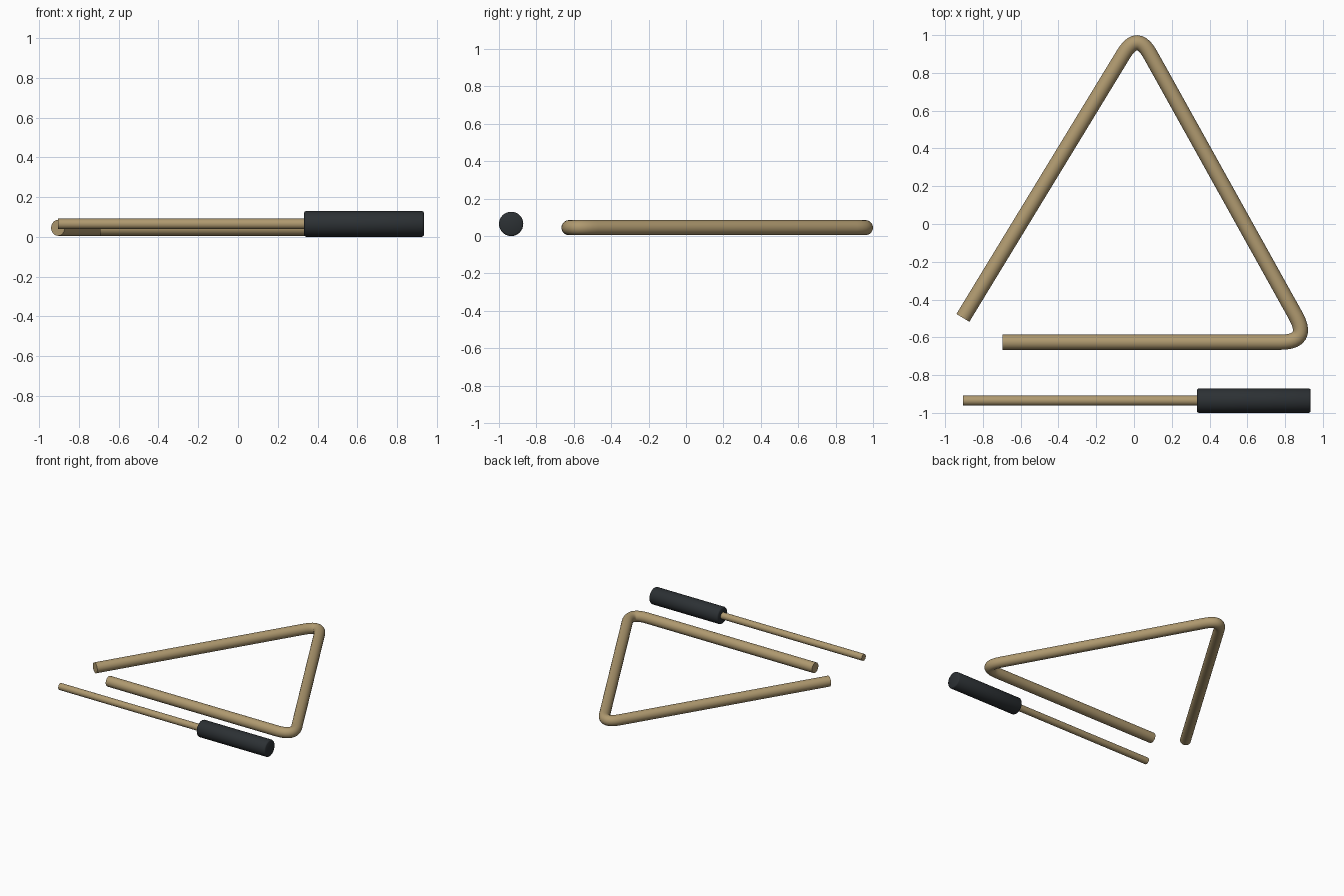
import bpy, bmesh, math
from mathutils import Vector

if "Cube" in bpy.data.objects:
    bpy.data.objects.remove(bpy.data.objects["Cube"])


def material(name, color):
    m = bpy.data.materials.new(name)
    m.diffuse_color = (*color, 1)
    m.use_nodes = True
    m.node_tree.nodes["Principled BSDF"].inputs["Base Color"].default_value = m.diffuse_color
    return m


brass = material("brass", (0.43, 0.32, 0.16))
rubber = material("dark_rubber", (0.025, 0.03, 0.034))


def bend(a, corner, b, d, steps=10):
    """Rounded corner between two straight legs."""
    p, q = corner + (a - corner).normalized() * d, corner + (b - corner).normalized() * d
    return [p * (1 - t) ** 2 + corner * 2 * t * (1 - t) + q * t * t
            for t in (i / steps for i in range(steps + 1))]


def finish(name, bm, mat):
    bmesh.ops.recalc_face_normals(bm, faces=bm.faces)
    me = bpy.data.meshes.new(name)
    bm.to_mesh(me)
    bm.free()
    me.materials.append(mat)
    ob = bpy.data.objects.new(name, me)
    bpy.context.collection.objects.link(ob)
    bpy.ops.object.select_all(action='DESELECT')
    ob.select_set(True)
    bpy.context.view_layer.objects.active = ob
    bpy.ops.object.shade_smooth_by_angle(angle=math.radians(35))
    return ob


def tube(name, path, radii, mat, sides=32):
    """Sweep a circle along a flat path and cap both ends."""
    bm = bmesh.new()
    rings = []
    for i, p in enumerate(path):
        tan = (path[min(i + 1, len(path) - 1)] - path[max(i - 1, 0)])
        if 0 < i < len(path) - 1:
            tan = (path[i + 1] - p).normalized() + (p - path[i - 1]).normalized()
        side = tan.normalized().cross(Vector((0, 0, 1)))
        rings.append([bm.verts.new(p + radii[i] * (side * math.cos(a) + Vector((0, 0, math.sin(a)))))
                      for a in (2 * math.pi * k / sides for k in range(sides))])
    for r, s in zip(rings, rings[1:]):
        for k in range(sides):
            n = (k + 1) % sides
            bm.faces.new((r[k], r[n], s[n], s[k]))
    bm.faces.new(rings[0])
    bm.faces.new(rings[-1])
    return finish(name, bm, mat)


# Bent triangle bar with an open corner
z = 0.045
left, top = Vector((-0.906, -0.497, z)), Vector((0.018, 1.02, z))
right, end = Vector((0.934, -0.626, z)), Vector((-0.695, -0.626, z))
path = [left] + bend(left, top, right, 0.14) + bend(top, right, end, 0.16) + [end]
tube("triangle_bar", path, [0.04] * len(path), brass)

# Beater rod and its slightly bevelled grip
y, z = -0.935, 0.065
tube("beater_rod", [Vector((x, y, z)) for x in (-0.905, 0.36)], [0.026] * 2, brass)
grip = ((0.333, 0.057), (0.336, 0.062), (0.342, 0.065), (0.926, 0.065), (0.932, 0.062), (0.935, 0.057))
tube("beater_grip", [Vector((x, y, z)) for x, r in grip], [r for x, r in grip], rubber)
